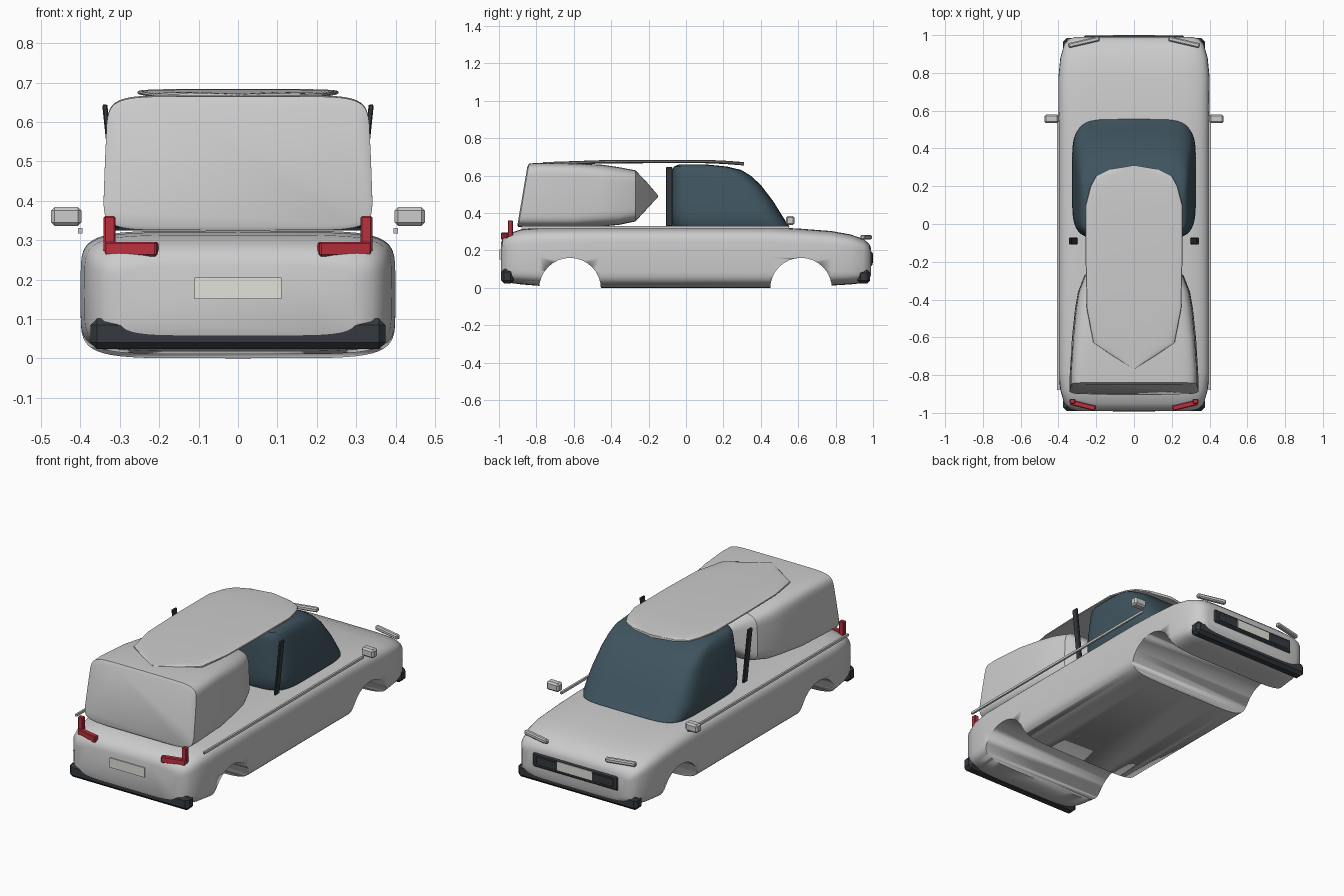
import bpy, bmesh, math
from mathutils import Matrix

if "Cube" in bpy.data.objects:
    bpy.data.objects.remove(bpy.data.objects["Cube"])


def material(name, rgb):
    m = bpy.data.materials.new(name)
    m.diffuse_color = (*rgb, 1)
    m.use_nodes = True
    m.node_tree.nodes["Principled BSDF"].inputs["Base Color"].default_value = m.diffuse_color
    return m


DARK = material("dark_trim", (0.035, 0.042, 0.05))
GLASS = material("tinted_glass", (0.05, 0.09, 0.115))
RED = material("red_lens", (0.5, 0.03, 0.05))
WHITE = material("plate_white", (0.75, 0.76, 0.7))


def finish(name, bm, mat=None, angle=35):
    bmesh.ops.recalc_face_normals(bm, faces=bm.faces)
    me = bpy.data.meshes.new(name)
    bm.to_mesh(me)
    bm.free()
    ob = bpy.data.objects.new(name, me)
    bpy.context.collection.objects.link(ob)
    if mat:
        me.materials.append(mat)
    bpy.ops.object.select_all(action='DESELECT')
    ob.select_set(True)
    bpy.context.view_layer.objects.active = ob
    bpy.ops.object.shade_smooth_by_angle(angle=math.radians(angle))
    return ob


def oval(a, b, n, count=56):
    """Superellipse outline with half sizes a, b."""
    pts = []
    for i in range(count):
        t = 2 * math.pi * i / count
        c, s = math.cos(t), math.sin(t)
        pts.append((math.copysign(a * abs(c) ** (2 / n), c),
                    math.copysign(b * abs(s) ** (2 / n), s)))
    return pts


def loft(name, rings, mat=None, angle=35):
    bm = bmesh.new()
    vs = [[bm.verts.new(p) for p in r] for r in rings]
    n = len(vs[0])
    for r0, r1 in zip(vs, vs[1:]):
        for i in range(n):
            j = (i + 1) % n
            bm.faces.new((r0[i], r0[j], r1[j], r1[i]))
    bm.faces.new(vs[0])
    bm.faces.new(vs[-1])
    return finish(name, bm, mat, angle)


def box(name, loc, size, mat=None, bevel=0.0, rot=(0, 'Z')):
    bm = bmesh.new()
    m = Matrix.Translation(loc) @ Matrix.Rotation(math.radians(rot[0]), 4, rot[1])
    bmesh.ops.create_cube(bm, size=1, matrix=m @ Matrix.Diagonal((*size, 1)))
    if bevel:
        bmesh.ops.bevel(bm, geom=bm.edges[:], offset=bevel, segments=1, affect='EDGES')
    return finish(name, bm, mat, 20)


def pair(name, loc, size, mat=None, bevel=0.0, rot=(0, 'Z')):
    for side, s in (("right", 1), ("left", -1)):
        box(f"{name}_{side}", (s * loc[0], loc[1], loc[2]), size, mat, bevel,
            (s * rot[0], rot[1]))


# Lower body: sections along y as (y, half width, bottom, top)
body_sections = [
    (-.99, .30, .06, .235), (-.98, .34, .04, .265), (-.95, .37, .027, .29),
    (-.88, .39, .018, .313), (-.78, .40, .01, .32), (-.46, .40, 0, .324),
    (.45, .40, 0, .324), (.60, .40, .005, .317), (.78, .40, .012, .303),
    (.88, .39, .018, .285), (.95, .37, .026, .26), (.98, .345, .045, .235),
    (.99, .31, .07, .21)]
body = loft("body", [[(x, y, (b + t) / 2 + z) for x, z in oval(w, (t - b) / 2, 6)]
                     for y, w, b, t in body_sections])

# Wheel arches cut right through the body
for i, y in enumerate((-.62, .615)):
    bm = bmesh.new()
    bmesh.ops.create_cone(bm, cap_ends=True, segments=32, radius1=.165, radius2=.165,
                          depth=1.2, matrix=Matrix.Translation((0, y, -.005))
                          @ Matrix.Rotation(math.pi / 2, 4, 'Y'))
    cutter = finish(f"arch_cutter_{i}", bm)
    mod = body.modifiers.new("arch", 'BOOLEAN')
    mod.object = cutter
    mod.solver = 'EXACT'
    bpy.context.view_layer.objects.active = body
    bpy.ops.object.modifier_apply(modifier=mod.name)
    bpy.data.objects.remove(cutter)

# Rear cabin: upright slanted back, blunt cone toward the front
cabin_sections = [
    (-.875, .325, .335, .648), (-.868, .338, .325, .665), (-.80, .338, .325, .668),
    (-.60, .325, .325, .665), (-.45, .31, .328, .658), (-.36, .295, .336, .645),
    (-.27, .26, .355, .628), (-.21, .16, .42, .565), (-.15, .01, .485, .495)]
rings = []
for y, w, b, t in cabin_sections:
    lean = .17 if y < -.7 else 0
    n = 8 if y < -.5 else 6
    rings.append([(x * (1 - .12 * z), y + lean * z, (b + t) / 2 + z)
                  for x, z in oval(w, (t - b) / 2, n)])
loft("rear_cabin", rings)

# Front cabin glass: plan sections going up as (z, half width, back y, front y)
glass_sections = [
    (.325, .318, -.07, .555), (.345, .328, -.08, .54), (.40, .325, -.083, .505),
    (.46, .318, -.083, .468), (.55, .302, -.08, .40), (.60, .292, -.078, .345),
    (.63, .283, -.074, .295), (.648, .268, -.065, .22), (.658, .24, -.04, .12)]
loft("cabin_glass", [[(x, (a + b) / 2 + y, z) for x, y in oval(w, (b - a) / 2, 5.5)]
                     for z, w, a, b in glass_sections], GLASS)

# Roof panel: thin slab with rounded front and pointed back
outline = [(-.765, .005), (-.70, .11), (-.63, .215), (-.45, .25), (-.2, .256),
           (.1, .256), (.2, .23), (.255, .2), (.29, .13), (.31, .01)]
roof = []
for y, w in outline:
    drop = .012 * max(0, (-y - .4) / .36) + .012 * max(0, (y - .15) / .16)
    roof.append([(x, y, .675 - drop + z) for x, z in oval(w, .009, 4, 32)])
loft("roof_panel", roof)

# Pillars, mirrors and side strips
pair("pillar", (.322, -.09, .488), (.013, .036, .315), DARK, .003, (6, 'Y'))
pair("mirror", (.436, .557, .36), (.077, .046, .048), None, .009)
pair("side_strip", (.401, -.165, .324), (.011, 1.43, .013))

# Bumpers
box("tail_bumper", (0, -.955, .062), (.75, .068, .078), DARK, .017)
box("nose_bumper", (0, .95, .059), (.75, .068, .074), DARK, .017)

# Lights
pair("tail_light", (.27, -.96, .277), (.135, .028, .036), RED, .004, (14, 'Z'))
pair("tail_light_upright", (.326, -.939, .315), (.03, .026, .092), RED, .004)
pair("headlight", (.265, .963, .27), (.17, .026, .025), None, .006, (-13, 'Z'))

# Grille and number plates
box("grille", (0, .982, .155), (.54, .03, .085), DARK, .01)
box("grille_bar", (0, .993, .155), (.49, .012, .05), DARK, .004)
box("nose_plate", (0, .996, .16), (.22, .008, .05), WHITE)
box("tail_plate", (0, -.99, .178), (.22, .012, .055), WHITE)
